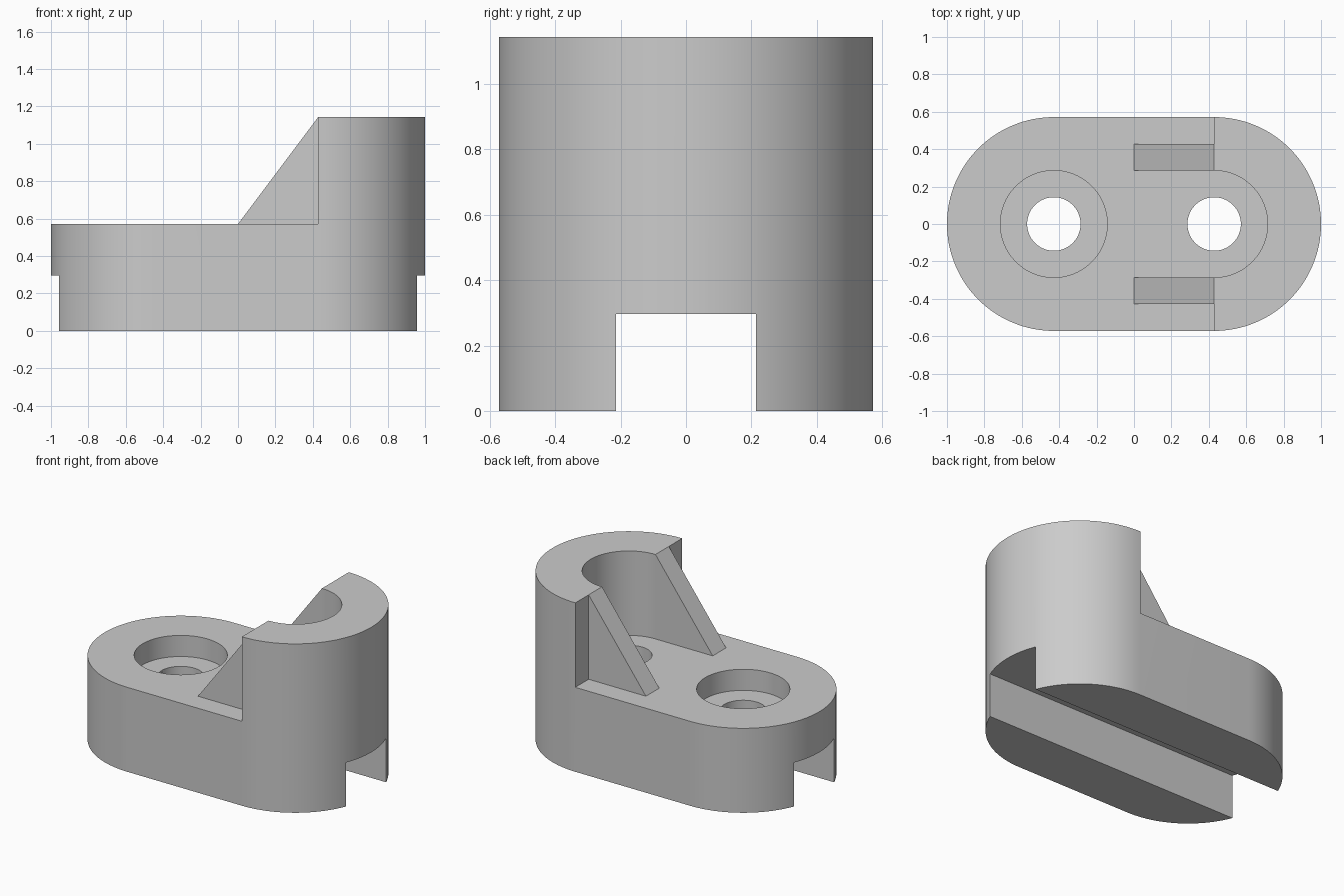
import bpy, bmesh
from math import sin, cos, pi, radians

if "Cube" in bpy.data.objects:
    bpy.data.objects.remove(bpy.data.objects["Cube"], do_unlink=True)

U = 1 / 7                      # design module
CX = 3 * U                     # hole centre distance from the middle
R_OUT, R_BORE, R_HOLE = 4 * U, 2 * U, U
DECK, TOP = 4 * U, 8 * U       # base height and collar height
SEG = 64                       # segments per half circle

grey = bpy.data.materials.new("light grey")
grey.use_nodes = True
colour = (0.6, 0.6, 0.6, 1)
grey.diffuse_color = colour
grey.node_tree.nodes["Principled BSDF"].inputs["Base Color"].default_value = colour


def arc(cx, r, start, end, n=SEG):
    steps = [start + (end - start) * i / n for i in range(n + 1)]
    return [(cx + r * cos(a), r * sin(a)) for a in steps]


def prism(name, points, lo, hi, upright=False):
    """Extrude a plan outline along z, or an x-z outline along y."""
    bm = bmesh.new()
    place = (lambda p, h: (p[0], h, p[1])) if upright else (lambda p, h: (p[0], p[1], h))
    face = bm.faces.new([bm.verts.new(place(p, lo)) for p in points])
    out = bmesh.ops.extrude_face_region(bm, geom=[face])
    shift = (0, hi - lo, 0) if upright else (0, 0, hi - lo)
    moved = [v for v in out["geom"] if isinstance(v, bmesh.types.BMVert)]
    bmesh.ops.translate(bm, verts=moved, vec=shift)
    bmesh.ops.recalc_face_normals(bm, faces=bm.faces)
    mesh = bpy.data.meshes.new(name)
    bm.to_mesh(mesh)
    bm.free()
    mesh.materials.append(grey)
    obj = bpy.data.objects.new(name, mesh)
    bpy.context.collection.objects.link(obj)
    return obj


def combine(target, tool, operation):
    """Apply an exact boolean, then drop the tool."""
    bpy.ops.object.select_all(action="DESELECT")
    bpy.context.view_layer.objects.active = target
    target.select_set(True)
    mod = target.modifiers.new(tool.name, "BOOLEAN")
    mod.operation, mod.solver, mod.object = operation, "EXACT", tool
    bpy.ops.object.modifier_apply(modifier=mod.name)
    bpy.data.objects.remove(tool, do_unlink=True)


# Full-height rounded block
outline = arc(CX, R_OUT, -pi / 2, pi / 2) + arc(-CX, R_OUT, pi / 2, 3 * pi / 2)
body = prism("clamp_body", outline, 0, TOP)

# Clear the space above the deck, leaving a half-ring collar
clearance = [(-2, -1), (CX, -1)] + arc(CX, R_BORE, -pi / 2, pi / 2) + [(CX, 1), (-2, 1)]
combine(body, prism("collar_clearance", clearance, DECK, 2), "DIFFERENCE")

# Counterbore in the open end
circle = arc(-CX, R_BORE, 0, 2 * pi, 2 * SEG)[:-1]
combine(body, prism("counterbore", circle, DECK - U, 1), "DIFFERENCE")

# Through holes
for cx in (-CX, CX):
    circle = arc(cx, R_HOLE, 0, 2 * pi, 2 * SEG)[:-1]
    combine(body, prism("screw_hole", circle, -1, 2), "DIFFERENCE")

# Channel along the underside
channel = [(-2, -1.5 * U), (2, -1.5 * U), (2, 1.5 * U), (-2, 1.5 * U)]
combine(body, prism("channel", channel, -1, 0.297), "DIFFERENCE")

# Sloped ribs bracing the collar
for side in (-1, 1):
    lo, hi = sorted((side * 2 * U, side * 3 * U))
    rib = prism("rib", [(0, DECK), (CX, DECK), (CX, TOP)], lo, hi, upright=True)
    combine(body, rib, "UNION")

body.select_set(True)
bpy.context.view_layer.objects.active = body
bpy.ops.object.shade_smooth_by_angle(angle=radians(30))
